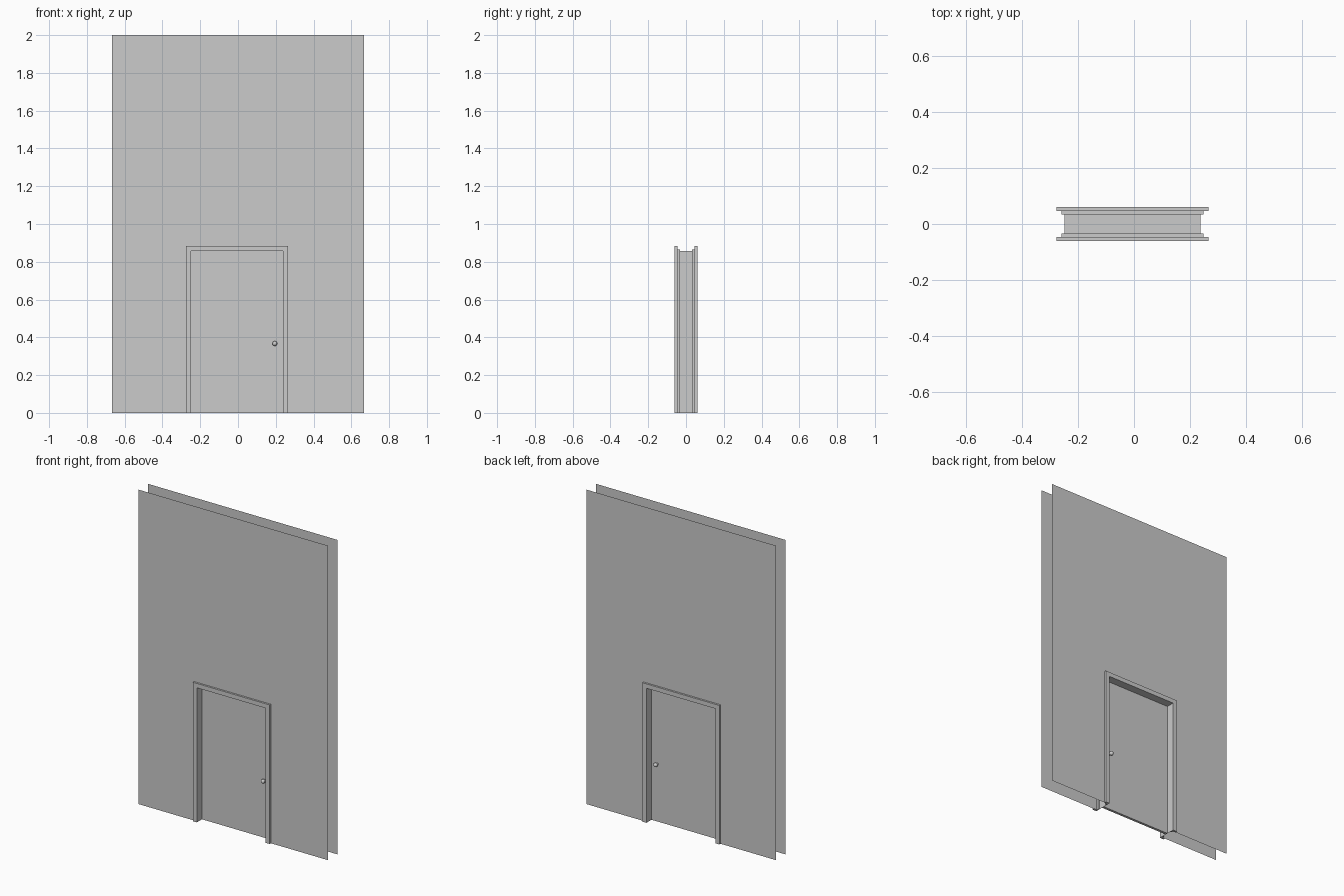
import bpy, bmesh
from mathutils import Matrix, Vector
from math import radians

if "Cube" in bpy.data.objects:
    bpy.data.objects.remove(bpy.data.objects["Cube"])

X0, X1, TOP = -0.248, 0.237, 0.856   # clear door opening
WALL_X, WALL_Y, WALL_H = 0.666, 0.048, 2.0
DOOR_Y = 0.008


def make(name, bm, fix_normals=True):
    if fix_normals:
        bmesh.ops.recalc_face_normals(bm, faces=bm.faces)
    mesh = bpy.data.meshes.new(name)
    bm.to_mesh(mesh)
    bm.free()
    ob = bpy.data.objects.new(name, mesh)
    bpy.context.collection.objects.link(ob)
    return ob


def arch(off):
    """Path round the opening, pushed outward by off, as (x, z)."""
    return [(X0 - off, 0), (X0 - off, TOP + off), (X1 + off, TOP + off), (X1 + off, 0)]


def sweep(name, profile, closed):
    """Sweep an (offset, y) profile round the opening with mitred corners."""
    bm = bmesh.new()
    rows = [[bm.verts.new((x, y, z)) for x, z in arch(o)] for o, y in profile]
    pairs = list(zip(rows, rows[1:] + rows[:1]))
    for a, b in pairs if closed else pairs[:-1]:
        for i in range(3):
            bm.faces.new((a[i], a[i + 1], b[i + 1], b[i]))
    if closed:
        bm.faces.new([r[0] for r in rows])
        bm.faces.new([r[3] for r in rows])
    return make(name, bm)


def wall(name, side):
    """Thin wall sheet with the doorway left open."""
    outline = [(-WALL_X, 0), (-WALL_X, WALL_H), (WALL_X, WALL_H), (WALL_X, 0)]
    bm = bmesh.new()
    out = [bm.verts.new((x, side * WALL_Y, z)) for x, z in outline]
    hole = [bm.verts.new((x, side * WALL_Y, z)) for x, z in arch(0.01)]
    face = bm.faces.new(out + hole[::-1])
    face.normal_update()
    if face.normal.y * side < 0:
        face.normal_flip()
    return make(name, bm, False)


def knob(name, side):
    bm = bmesh.new()
    centre = Vector((0.195, side * 0.027, 0.367))
    bmesh.ops.create_uvsphere(bm, u_segments=16, v_segments=10, radius=0.013,
                              matrix=Matrix.Translation(centre))
    # short stem to the door
    stem = Matrix.Translation((0.195, side * 0.014, 0.367)) @ Matrix.Rotation(radians(90), 4, 'X')
    bmesh.ops.create_cone(bm, cap_ends=True, segments=16, radius1=0.006, radius2=0.006,
                          depth=0.014, matrix=stem)
    ob = make(name, bm)
    bpy.context.view_layer.objects.active = ob
    ob.select_set(True)
    bpy.ops.object.shade_smooth_by_angle(angle=radians(40))
    ob.select_set(False)


# Walls, stepped trims and knobs on both sides
for label, s in (("front", -1), ("back", 1)):
    wall(label + "_wall", s)
    sweep(label + "_trim", [(0, s * 0.033), (0, s * 0.06), (0.028, s * 0.06),
                            (0.028, s * 0.046), (0.01, s * 0.046), (0.01, s * 0.033)], True)
    knob(label + "_knob", s)

# Jamb lining between the trims
sweep("jamb", [(0, -0.033), (0, 0.033)], False)

# Door leaf
bm = bmesh.new()
size = Matrix.Diagonal((X1 - X0, 2 * DOOR_Y, TOP, 1))
bmesh.ops.create_cube(bm, size=1, matrix=Matrix.Translation(((X0 + X1) / 2, 0, TOP / 2)) @ size)
make("door", bm)
